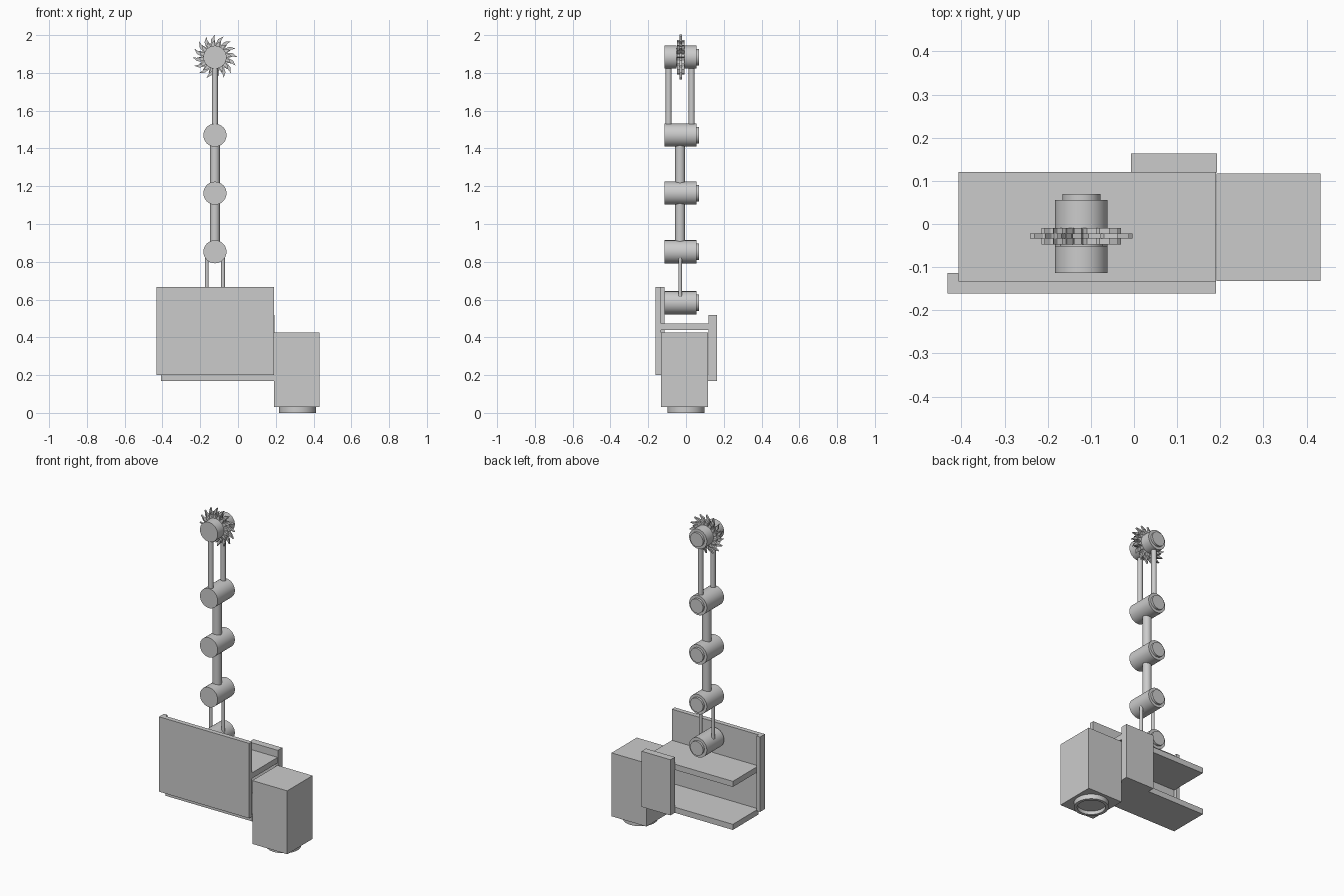
import bpy, bmesh, math
from mathutils import Matrix, Vector

if "Cube" in bpy.data.objects:
    bpy.data.objects.remove(bpy.data.objects["Cube"])

grey = bpy.data.materials.new("light_grey")
grey.diffuse_color = (0.6, 0.6, 0.6, 1)
grey.use_nodes = True
grey.node_tree.nodes["Principled BSDF"].inputs["Base Color"].default_value = grey.diffuse_color

AX = -0.122       # x of the arm
MID = -0.031      # y of the arm's middle plane
JOINTS = [0.583, 0.853, 1.163, 1.47, 1.883]


def finish(name, bm, smooth=False):
    bmesh.ops.recalc_face_normals(bm, faces=bm.faces)
    mesh = bpy.data.meshes.new(name)
    bm.to_mesh(mesh)
    bm.free()
    ob = bpy.data.objects.new(name, mesh)
    bpy.context.collection.objects.link(ob)
    mesh.materials.append(grey)
    if smooth:
        bpy.ops.object.select_all(action='DESELECT')
        ob.select_set(True)
        bpy.context.view_layer.objects.active = ob
        bpy.ops.object.shade_smooth_by_angle(angle=math.radians(35))
    return ob


def box(name, x0, x1, y0, y1, z0, z1):
    bm = bmesh.new()
    bmesh.ops.create_cube(bm, size=1)
    for v in bm.verts:
        v.co = Vector((x0 if v.co.x < 0 else x1,
                       y0 if v.co.y < 0 else y1,
                       z0 if v.co.z < 0 else z1))
    return finish(name, bm)


def rod(name, start, end, r, sides=48):
    a, b = Vector(start), Vector(end)
    turn = (b - a).to_track_quat('Z', 'Y').to_matrix().to_4x4()
    bm = bmesh.new()
    bmesh.ops.create_cone(bm, cap_ends=True, segments=sides, radius1=r, radius2=r,
                          depth=(b - a).length,
                          matrix=Matrix.Translation((a + b) / 2) @ turn)
    return finish(name, bm, True)


def toothed_disc(name, root, tip, y0, y1, teeth=16):
    # swept saw teeth around a disc, extruded along y
    bm = bmesh.new()
    step = 2 * math.pi / teeth
    ring = []
    for i in range(teeth):
        for r, f in ((root, 0.0), (root + (tip - root) * 0.55, 0.3),
                     (tip, 0.85), (root + (tip - root) * 0.5, 0.75)):
            a = math.pi / 2 - (i + f - 0.85) * step
            ring.append(bm.verts.new((AX + r * math.cos(a), y0, JOINTS[-1] + r * math.sin(a))))
    face = bm.faces.new(ring)
    out = bmesh.ops.extrude_face_region(bm, geom=[face])
    moved = [v for v in out["geom"] if isinstance(v, bmesh.types.BMVert)]
    bmesh.ops.translate(bm, verts=moved, vec=(0, y1 - y0, 0))
    return finish(name, bm)


# base: front panel with end lip, two shelves, rear bracket
box("front_panel", -0.432, 0.19, -0.161, -0.132, 0.2, 0.667)
box("front_panel_lip", -0.432, -0.407, -0.132, -0.113, 0.2, 0.667)
box("lower_shelf", -0.407, 0.19, -0.132, 0.12, 0.17, 0.205)
box("upper_shelf", -0.407, 0.19, -0.132, 0.12, 0.438, 0.473)
box("rear_bracket", -0.007, 0.192, 0.119, 0.163, 0.17, 0.517)

# motor housing with a hollow ring foot
box("motor_housing", 0.191, 0.432, -0.132, 0.117, 0.03, 0.425)
bm = bmesh.new()
profile = [(0.098, 0.032), (0.098, 0.0), (0.08, 0.0), (0.08, 0.022), (0, 0.022)]
verts = [bm.verts.new((0.315 + r, 0, z)) for r, z in profile]
edges = [bm.edges.new(p) for p in zip(verts, verts[1:])]
bmesh.ops.spin(bm, geom=verts + edges, cent=(0.315, 0, 0), axis=(0, 0, 1),
               angle=2 * math.pi, steps=48)
bmesh.ops.remove_doubles(bm, verts=bm.verts, dist=0.0001)
finish("ring_foot", bm, True)

# joint drums with rear caps; the top drum is split by the saw wheel
for i, z in enumerate(JOINTS):
    spans = [(-0.113, 0.056)] if i < 4 else [(-0.113, -0.051), (-0.012, 0.056)]
    for y0, y1 in spans:
        rod("joint_drum", (AX, y0, z), (AX, y1, z), 0.061)
    rod("joint_cap", (AX, 0.055, z), (AX, 0.07, z), 0.044)

# arm links
for s in (-1, 1):
    x = AX + s * 0.043
    rod("lower_link", (x, MID, JOINTS[0]), (x, MID, JOINTS[1]), 0.01, 24)
    y = MID + s * 0.061
    rod("upper_link", (AX, y, JOINTS[3]), (AX, y, JOINTS[4]), 0.0155, 32)
for a, b in zip(JOINTS[1:3], JOINTS[2:4]):
    rod("middle_link", (AX, MID, a), (AX, MID, b), 0.026, 32)

# saw wheel: thin blade, thicker toothed core, hub
toothed_disc("saw_blade", 0.07, 0.119, -0.034, -0.022)
toothed_disc("saw_core", 0.06, 0.092, -0.047, -0.009)
rod("saw_hub", (AX, -0.055, JOINTS[4]), (AX, -0.008, JOINTS[4]), 0.05)
